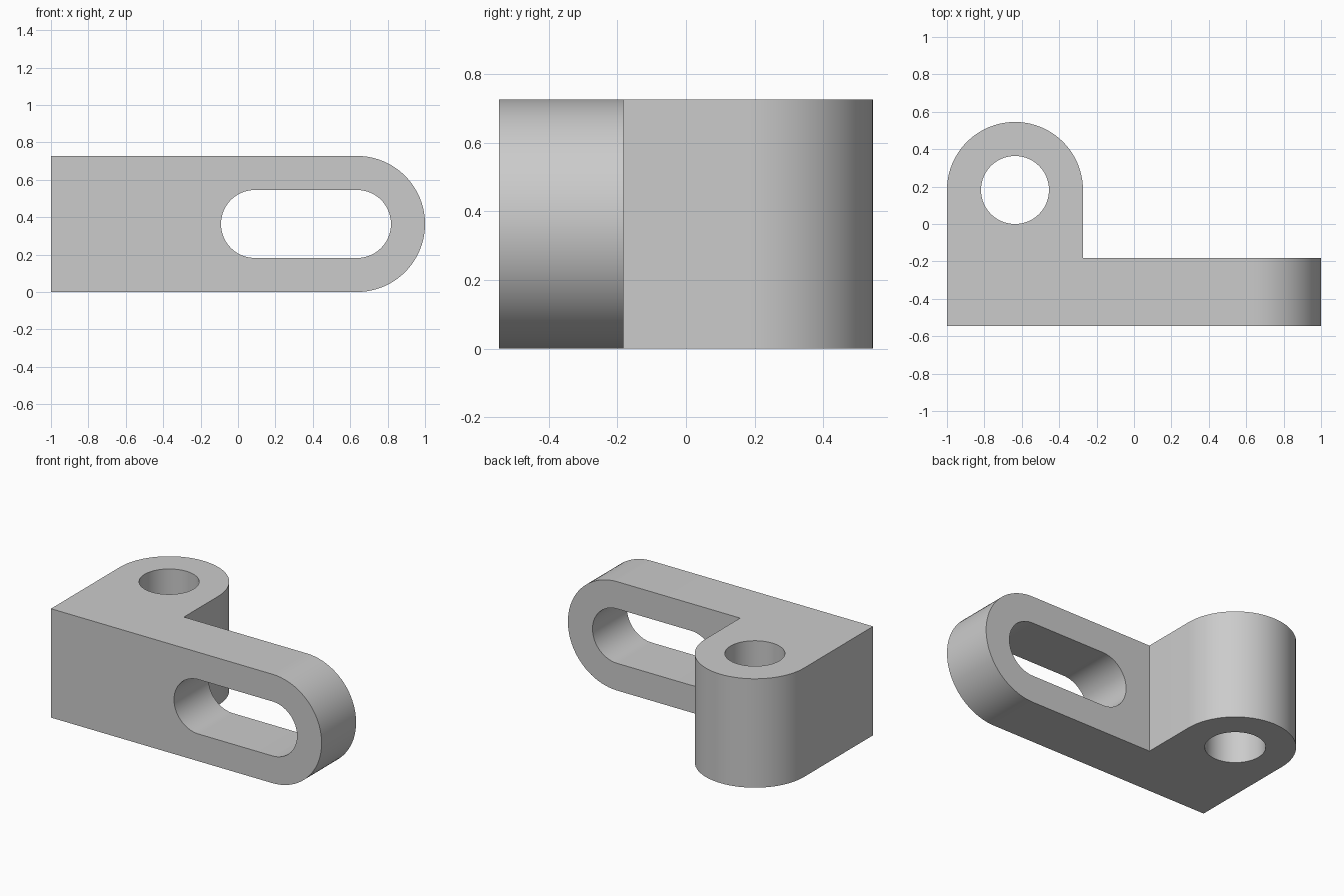
import bpy, bmesh
from math import pi, cos, sin

if "Cube" in bpy.data.objects:
    bpy.data.objects.remove(bpy.data.objects["Cube"], do_unlink=True)

U = 1 / 11            # design unit: the bracket is 22 units long
STEPS = 40            # segments per half circle

metal = bpy.data.materials.new("plain_grey")
metal.use_nodes = True
grey = (0.6, 0.6, 0.6, 1)
metal.diffuse_color = grey
metal.node_tree.nodes["Principled BSDF"].inputs["Base Color"].default_value = grey


def arc(cx, cy, r, start):
    """Half circle, counter-clockwise from the start angle."""
    angles = [start + pi * i / STEPS for i in range(STEPS + 1)]
    return [(cx + r * cos(a), cy + r * sin(a)) for a in angles]


def extrude(name, profile, low, high, axis):
    """Extrude a closed profile along z (drawn in xy) or y (drawn in xz)."""
    def place(u, v, w):
        p = (u, v, w) if axis == "z" else (u, w, v)
        return [c * U for c in p]

    bm = bmesh.new()
    face = bm.faces.new([bm.verts.new(place(u, v, low)) for u, v in profile])
    top = bmesh.ops.extrude_face_region(bm, geom=[face], use_keep_orig=True)
    shift = place(0, 0, high - low)
    verts = [g for g in top["geom"] if isinstance(g, bmesh.types.BMVert)]
    bmesh.ops.translate(bm, verts=verts, vec=shift)
    bmesh.ops.recalc_face_normals(bm, faces=bm.faces)
    mesh = bpy.data.meshes.new(name)
    bm.to_mesh(mesh)
    bm.free()
    mesh.materials.append(metal)
    obj = bpy.data.objects.new(name, mesh)
    bpy.context.collection.objects.link(obj)
    return obj


def combine(target, tool, operation):
    """Apply a boolean and discard the tool object."""
    mod = target.modifiers.new(operation.lower(), "BOOLEAN")
    mod.operation, mod.solver, mod.object = operation, "EXACT", tool
    bpy.context.view_layer.objects.active = target
    bpy.ops.object.modifier_apply(modifier=mod.name)
    bpy.data.objects.remove(tool, do_unlink=True)


# Upright boss with a rounded back
bracket = extrude("slotted_bracket", [(-11, -6), (-3, -6)] + arc(-7, 2, 4, 0), 0, 8, "z")

# Arm with a rounded end
arm = extrude("arm", [(-11, 8), (-11, 0)] + arc(7, 4, 4, -pi / 2), -6, -2, "y")
combine(bracket, arm, "UNION")

# Round hole through the boss
hole = extrude("hole_cutter", arc(-7, 2, 2, 0) + arc(-7, 2, 2, pi)[1:-1], -1, 9, "z")
combine(bracket, hole, "DIFFERENCE")

# Long slot through the arm
slot = extrude("slot_cutter", arc(7, 4, 2, -pi / 2) + arc(1, 4, 2, pi / 2), -7, -1, "y")
combine(bracket, slot, "DIFFERENCE")

# Smooth the curved walls, keep the edges sharp
bpy.ops.object.select_all(action="DESELECT")
bracket.select_set(True)
bpy.context.view_layer.objects.active = bracket
bpy.ops.object.shade_smooth_by_angle(angle=pi / 6)
